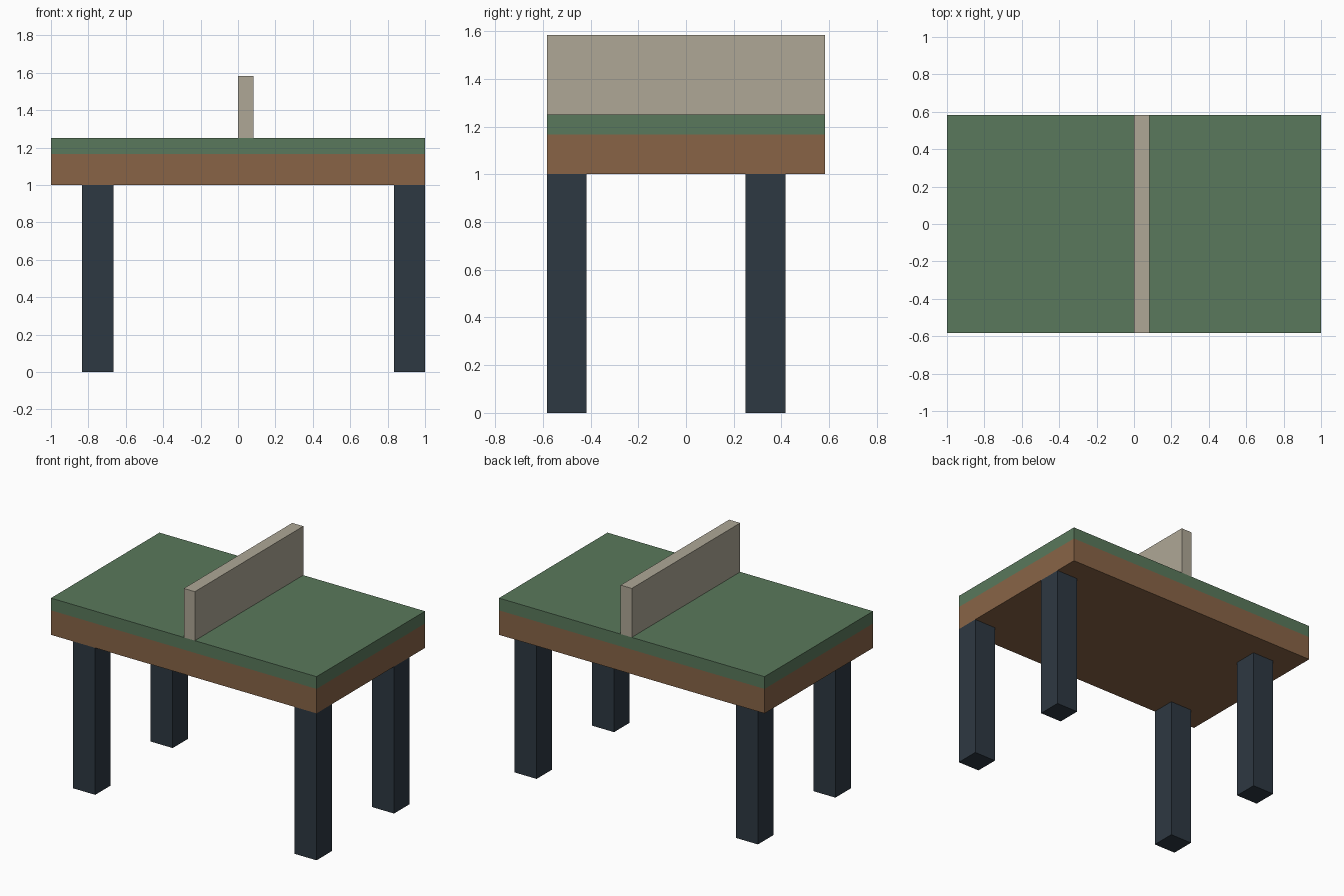
import bpy
import bmesh
from mathutils import Vector

if "Cube" in bpy.data.objects:
    bpy.data.objects.remove(bpy.data.objects["Cube"])

U = 1 / 12  # the model sits on a grid of twelfths


def material(name, rgb):
    mat = bpy.data.materials.new(name)
    mat.diffuse_color = [(c / 255) ** 2.2 for c in rgb] + [1]
    mat.use_nodes = True
    mat.node_tree.nodes["Principled BSDF"].inputs["Base Color"].default_value = mat.diffuse_color
    return mat


def box(name, lo, hi, mat):
    """Axis-aligned box between two corners given in grid units."""
    lo, hi = Vector(lo) * U, Vector(hi) * U
    bm = bmesh.new()
    bmesh.ops.create_cube(bm, size=1)
    bmesh.ops.scale(bm, vec=hi - lo, verts=bm.verts)
    mesh = bpy.data.meshes.new(name)
    bm.to_mesh(mesh)
    bm.free()
    mesh.materials.append(mat)
    obj = bpy.data.objects.new(name, mesh)
    obj.location = (lo + hi) / 2
    bpy.context.collection.objects.link(obj)
    return obj


green = material("green_surface", (90, 120, 92))
brown = material("brown_wood", (135, 100, 72))
dark = material("dark_leg", (49, 59, 68))
cream = material("cream_net", (173, 166, 149))

# Table slab: wooden base with a green playing surface
box("table_base", (-12, -7, 12), (12, 7, 14), brown)
box("playing_surface", (-12, -7, 14), (12, 7, 15), green)

# Net board, just right of the centre line
box("net", (0, -7, 15), (1, 7, 19), cream)

# Four square legs
for side, x in (("left", -10), ("right", 10)):
    for end, y in (("front", -7), ("back", 3)):
        box(f"{end}_{side}_leg", (x, y, 0), (x + 2, y + 2, 12), dark)
